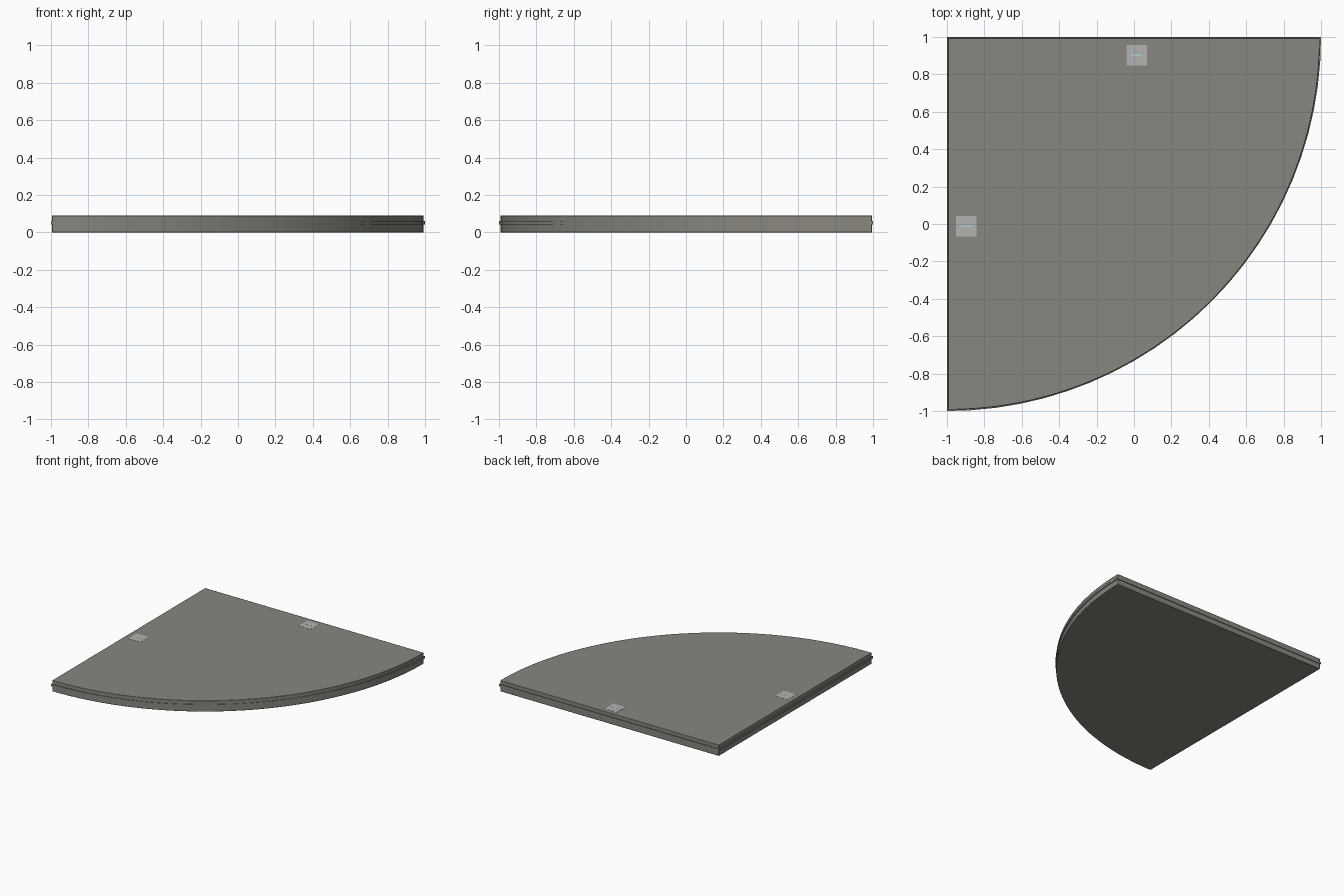
import bpy, bmesh
from math import sin, cos, pi

if "Cube" in bpy.data.objects:
    bpy.data.objects.remove(bpy.data.objects["Cube"])


def material(name, rgb):
    m = bpy.data.materials.new(name)
    m.diffuse_color = (*rgb, 1)
    m.use_nodes = True
    m.node_tree.nodes["Principled BSDF"].inputs["Base Color"].default_value = m.diffuse_color
    return m


stone = material("warm_grey", (0.25, 0.24, 0.21))
pale = material("pale_grey", (0.45, 0.45, 0.44))
cyan = material("cyan", (0.35, 0.7, 0.7))


def quarter_disc(name, corner, radius, z0, z1, mat, segments=24, bevel=0):
    """Extruded quarter circle opening toward +x and -y from its corner."""
    bm = bmesh.new()
    cx, cy = corner
    pts = [(cx, cy)]
    for i in range(segments + 1):
        a = pi / 2 * i / segments
        pts.append((cx + radius * sin(a), cy - radius * cos(a)))
    face = bm.faces.new([bm.verts.new((x, y, z0)) for x, y in pts])
    ext = bmesh.ops.extrude_face_region(bm, geom=[face])
    top = [v for v in ext["geom"] if isinstance(v, bmesh.types.BMVert)]
    bmesh.ops.translate(bm, verts=top, vec=(0, 0, z1 - z0))
    bmesh.ops.recalc_face_normals(bm, faces=bm.faces)
    me = bpy.data.meshes.new(name)
    bm.to_mesh(me)
    bm.free()
    ob = bpy.data.objects.new(name, me)
    bpy.context.collection.objects.link(ob)
    me.materials.append(mat)
    if bevel:
        mod = ob.modifiers.new("edge", "BEVEL")
        mod.width = bevel
        mod.segments = 2
    bpy.ops.object.select_all(action="DESELECT")
    ob.select_set(True)
    bpy.context.view_layer.objects.active = ob
    bpy.ops.object.shade_smooth_by_angle(angle=0.5)
    return ob


def box(name, centre, size, mat):
    bpy.ops.mesh.primitive_cube_add(size=1, location=centre)
    ob = bpy.context.object
    ob.name = name
    ob.scale = size
    ob.data.materials.append(mat)


# Main slab with softened edges
quarter_disc("slab", (-0.994, 0.994), 1.987, 0, 0.09, stone, 48, 0.003)
# Thin protruding strip around the rim
quarter_disc("rim_strip", (-1, 1), 2.0, 0.043, 0.06, stone, 24)

# Inlaid square plates, each with a small marker line
for name, x, y in (("back", 0.014, 0.902), ("left", -0.897, -0.012)):
    box(name + "_plate", (x, y, 0.086), (0.11, 0.11, 0.010), pale)
    box(name + "_marker", (x, y, 0.0905), (0.06, 0.006, 0.002), cyan)
